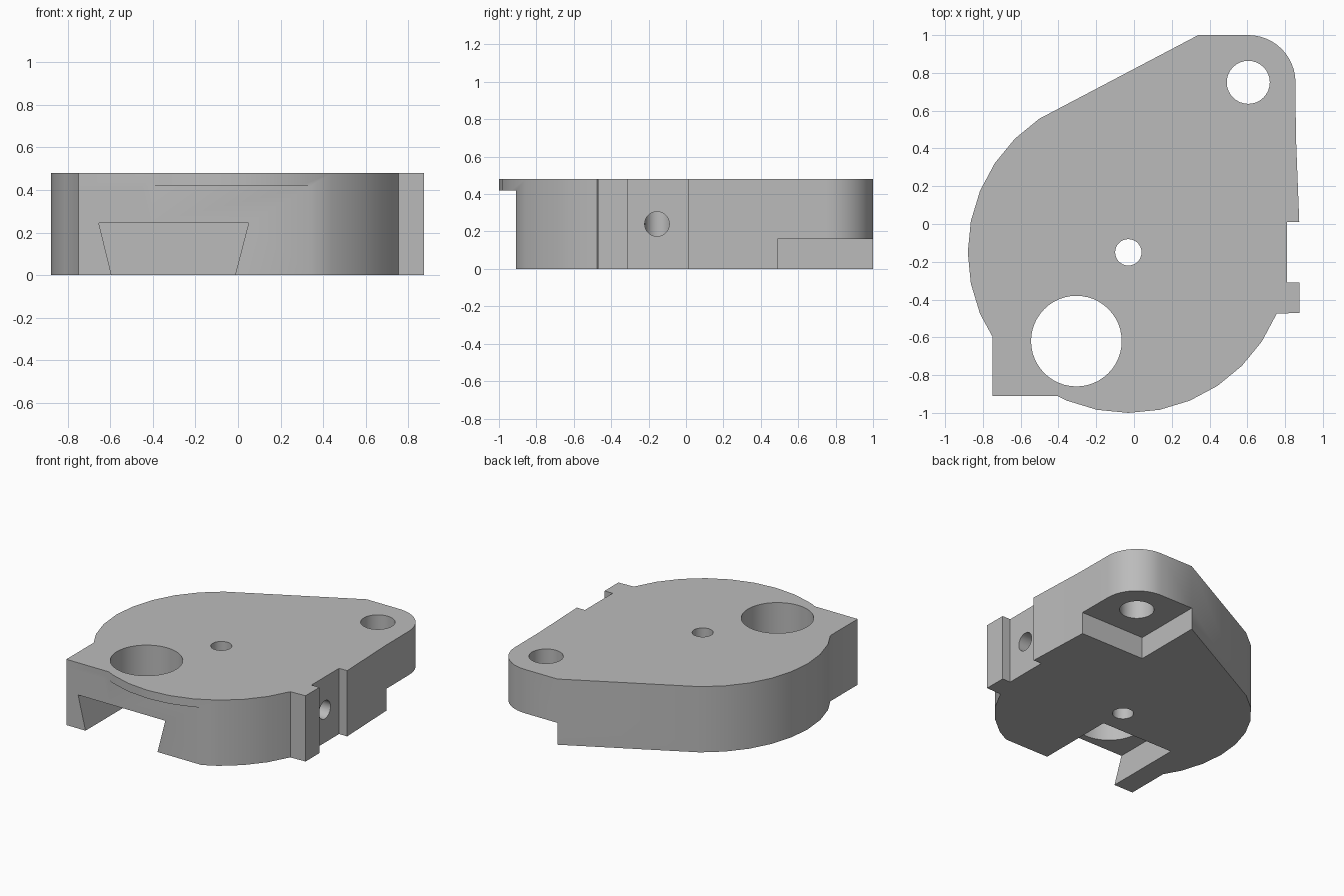
import bpy
import bmesh
from math import sin, cos, radians, pi
from mathutils import Matrix

cube = bpy.data.objects.get("Cube")
if cube:
    bpy.data.objects.remove(cube, do_unlink=True)

HEIGHT = 0.48
HUB = (-0.03, -0.15)       # centre of the round body
EAR = (0.605, 0.75)        # centre of the corner hole

grey = bpy.data.materials.new("plain grey")
grey.use_nodes = True
colour = (0.5, 0.5, 0.5, 1)
grey.diffuse_color = colour
grey.node_tree.nodes["Principled BSDF"].inputs["Base Color"].default_value = colour


def arc(centre, radius, start, end, steps):
    angles = [radians(start + (end - start) * i / steps) for i in range(steps + 1)]
    return [(centre[0] + radius * cos(a), centre[1] + radius * sin(a)) for a in angles]


def link(name, bm):
    bmesh.ops.recalc_face_normals(bm, faces=bm.faces)
    mesh = bpy.data.meshes.new(name)
    bm.to_mesh(mesh)
    bm.free()
    obj = bpy.data.objects.new(name, mesh)
    bpy.context.collection.objects.link(obj)
    mesh.materials.append(grey)
    return obj


def prism(name, points, offset):
    """Extrude a closed outline of 3D points along an offset."""
    bm = bmesh.new()
    face = bm.faces.new([bm.verts.new(p) for p in points])
    new = bmesh.ops.extrude_face_region(bm, geom=[face])["geom"]
    verts = [v for v in new if isinstance(v, bmesh.types.BMVert)]
    bmesh.ops.translate(bm, verts=verts, vec=offset)
    return link(name, bm)


def box(name, low, high):
    corners = [(low[0], low[1]), (high[0], low[1]), (high[0], high[1]), (low[0], high[1])]
    return prism(name, [(x, y, low[2]) for x, y in corners], (0, 0, high[2] - low[2]))


def cylinder(name, centre, radius, length, sides=32, turn=Matrix()):
    bm = bmesh.new()
    bmesh.ops.create_cone(bm, cap_ends=True, segments=sides, radius1=radius, radius2=radius,
                          depth=length, matrix=Matrix.Translation(centre) @ turn)
    return link(name, bm)


# Body outline, counter-clockwise from the square front corner
outline = [(-0.75, -0.91), (-0.405, -0.91)]
outline += arc(HUB, 0.85, 247.5, 337.5, 8)
outline += [(0.875, -0.47), (0.875, -0.31), (0.81, -0.31), (0.81, 0.01), (0.875, 0.01), (0.857, 0.47)]
outline += arc(EAR, 0.25, 0, 90, 12)
outline += [(0.34, 1.0)]
outline += arc(HUB, 0.85, 123.75, 202.5, 7)
outline += [(-0.75, -0.595)]
body = prism("bracket_body", [(x, y, 0) for x, y in outline], (0, 0, HEIGHT))

# Cutters: holes, dovetail slot, underside step and flat front below the lip
slot = [(-0.595, 0), (-0.655, 0.245), (0.05, 0.245), (-0.015, 0)]
slope = 0.06 / 0.245       # carry the slot sides a little below the base
slot = [(slot[0][0] + slope * 0.1, -0.1)] + slot[1:3] + [(slot[3][0] - slope * 0.1, -0.1)]
cutters = [
    box("front_flat_cutter", (-1.2, -1.2, -0.1), (1.2, -0.91, 0.42)),
    prism("dovetail_cutter", [(x, -1.2, z) for x, z in slot], (0, 0.87, 0)),
    box("step_cutter", (0.34, 0.49, -0.1), (1.2, 1.2, 0.16)),
    cylinder("large_hole_cutter", (-0.305, -0.62, 0.25), 0.24, 1, 48),
    cylinder("centre_hole_cutter", (*HUB, 0.25), 0.07, 1),
    cylinder("corner_hole_cutter", (*EAR, 0.25), 0.114, 1),
    cylinder("side_hole_cutter", (0.485, -0.155, 0.24), 0.066, 1, 32, Matrix.Rotation(pi / 2, 4, "Y")),
]

bpy.context.view_layer.objects.active = body
for cutter in cutters:
    cutter.hide_render = True
    mod = body.modifiers.new(cutter.name, "BOOLEAN")
    mod.operation = "DIFFERENCE"
    mod.solver = "EXACT"
    mod.object = cutter
    bpy.ops.object.modifier_apply(modifier=mod.name)
    bpy.data.objects.remove(cutter, do_unlink=True)

# Smooth the curved walls, keep the edges sharp
bpy.ops.object.select_all(action="DESELECT")
body.select_set(True)
bpy.ops.object.shade_smooth_by_angle(angle=radians(30))
